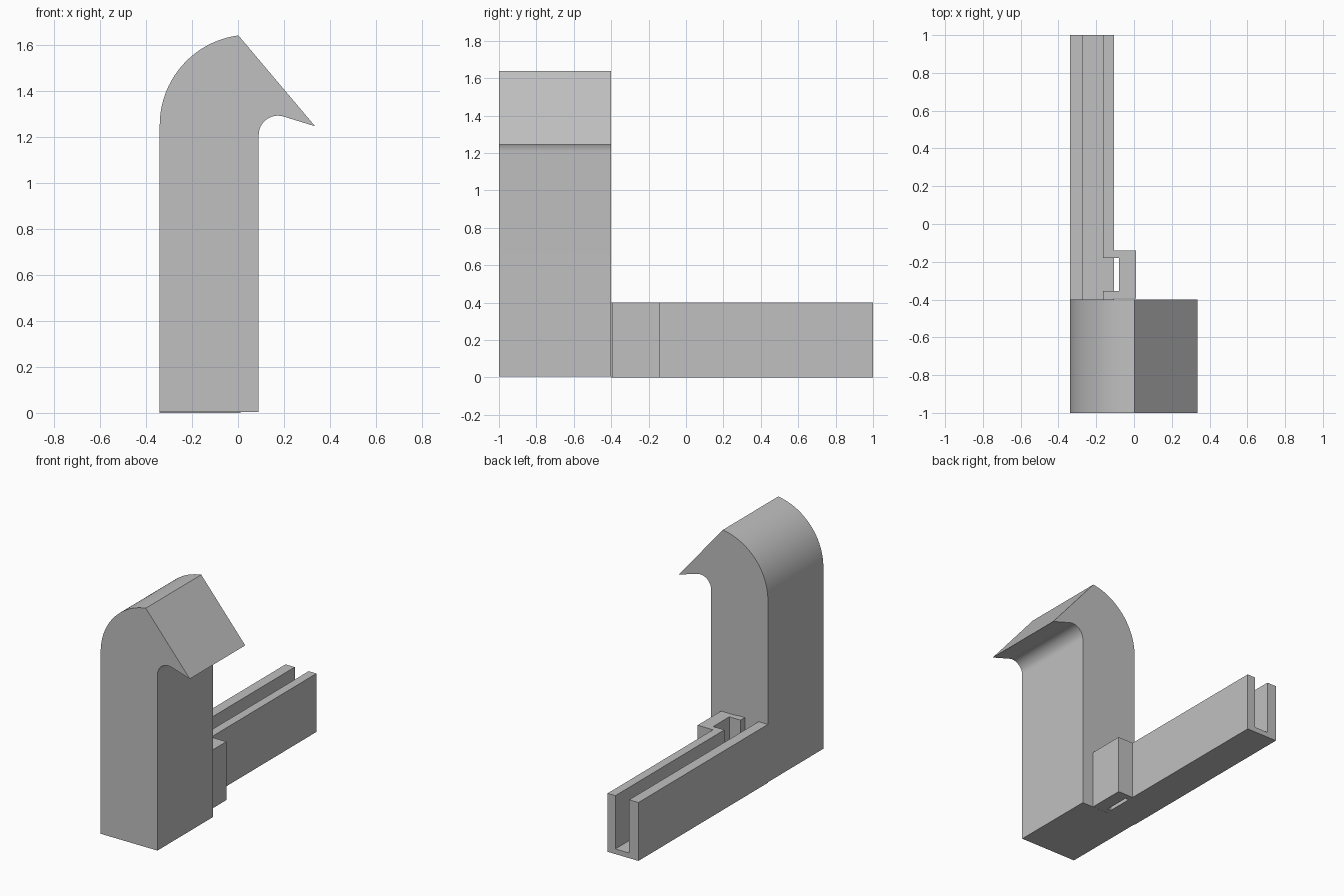
import bpy, bmesh
from math import sin, cos, pi, radians

cube = bpy.data.objects.get("Cube")
if cube:
    bpy.data.objects.remove(cube, do_unlink=True)

grey = bpy.data.materials.new("plain_grey")
grey.use_nodes = True
COLOUR = (0.53, 0.53, 0.53, 1)
grey.diffuse_color = COLOUR
grey.node_tree.nodes["Principled BSDF"].inputs["Base Color"].default_value = COLOUR


def arc(cx, cy, r, start, end, steps):
    """Points on an arc, angles in degrees."""
    angles = [radians(start + (end - start) * i / steps) for i in range(steps + 1)]
    return [(cx + r * cos(a), cy + r * sin(a)) for a in angles]


def prism(name, outline, low, high, axis="z"):
    """Extrude a 2D outline along z (plan) or y (front elevation)."""
    def place(u, v, w):
        return (u, v, w) if axis == "z" else (u, w, v)
    bm = bmesh.new()
    face = bm.faces.new([bm.verts.new(place(u, v, low)) for u, v in outline])
    new = bmesh.ops.extrude_face_region(bm, geom=[face])["geom"]
    shift = place(0, 0, high - low)
    bmesh.ops.translate(bm, vec=shift, verts=[g for g in new if isinstance(g, bmesh.types.BMVert)])
    bmesh.ops.recalc_face_normals(bm, faces=bm.faces)
    mesh = bpy.data.meshes.new(name)
    bm.to_mesh(mesh)
    bm.free()
    mesh.materials.append(grey)
    obj = bpy.data.objects.new(name, mesh)
    bpy.context.collection.objects.link(obj)
    return obj


def select(obj):
    bpy.ops.object.select_all(action="DESELECT")
    obj.select_set(True)
    bpy.context.view_layer.objects.active = obj


def rect(x0, x1, y0, y1):
    return [(x0, y0), (x1, y0), (x1, y1), (x0, y1)]


def cut(obj, name, outline, low, high):
    cutter = prism(name, outline, low, high)
    cutter.hide_render = True
    mod = obj.modifiers.new(name, "BOOLEAN")
    mod.operation = "DIFFERENCE"
    mod.solver = "EXACT"
    mod.object = cutter
    select(obj)
    bpy.ops.object.modifier_apply(modifier=mod.name)
    bpy.data.objects.remove(cutter, do_unlink=True)


# Hooked upright: rounded back, sloping nose, rounded undercut
hook_outline = [(-0.34, 0.004), (0.09, 0.004)]
hook_outline += arc(0.173, 1.208, 0.083, 180, 74, 16)
hook_outline += [(0.335, 1.245)]
hook_outline += arc(0.053, 1.25, 0.393, 97.5, 180, 32)
hook = prism("hooked_upright", hook_outline, -1, -0.4, axis="y")
select(hook)
bpy.ops.object.shade_smooth_by_angle(angle=radians(25))

# Rail with a side bracket, as one solid
rail_outline = [(-0.34, -0.4), (-0.106, -0.4), (-0.106, -0.394), (0.01, -0.394),
                (0.01, -0.14), (-0.106, -0.14), (-0.106, 1), (-0.34, 1)]
rail = prism("slotted_rail", rail_outline, 0, 0.4)

# Slot and bracket pocket leave a thin floor; the bracket gap goes right through
FLOOR = 0.035
slot_outline = [(-0.27, -0.5), (-0.165, -0.5), (-0.165, -0.354), (-0.08, -0.354),
                (-0.08, -0.18), (-0.165, -0.18), (-0.165, 1.1), (-0.27, 1.1)]
cut(rail, "slot_cutter", slot_outline, FLOOR, 0.5)
cut(rail, "gap_cutter", rect(-0.106, -0.08, -0.354, -0.18), -0.1, 0.2)
